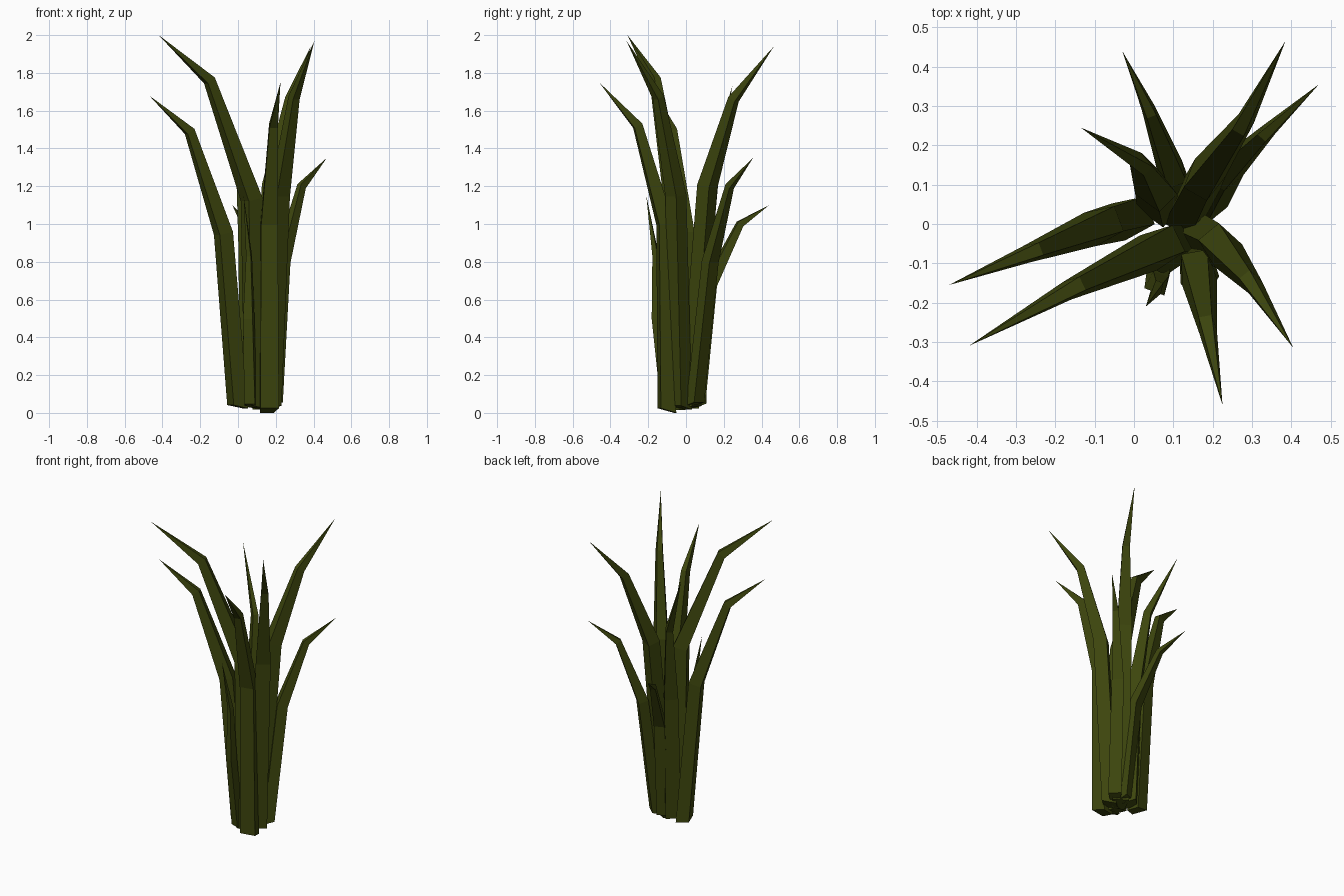
import bpy
import bmesh
from mathutils import Vector

cube = bpy.data.objects.get("Cube")
if cube:
    bpy.data.objects.remove(cube, do_unlink=True)

# Single dark olive leaf colour
olive = bpy.data.materials.new("olive_leaf")
olive.use_nodes = True
colour = (0.046, 0.06, 0.004, 1)
olive.diffuse_color = colour
bsdf = olive.node_tree.nodes["Principled BSDF"]
bsdf.inputs["Base Color"].default_value = colour
bsdf.inputs["Roughness"].default_value = 0.9

# Width and thickness of a blade at its base, bend and knee
SECTIONS = [(0.1, 0.085), (0.09, 0.08), (0.045, 0.048)]
BASE_DROP = Vector((0, 0, 0.025))


def blade(name, points, scale=1.0):
    """Four-sided tapering blade through base, bend and knee to a pointed tip."""
    pts = [Vector(p) for p in points]
    lean = pts[3] - pts[0]
    lean.z = 0
    side = Vector((0, 0, 1)).cross(lean.normalized())
    bm = bmesh.new()
    rings = []
    for i, (width, depth) in enumerate(SECTIONS):
        along = (pts[i + 1] - pts[i]).normalized()
        if i:
            along += (pts[i] - pts[i - 1]).normalized()
        outward = side.cross(along).normalized()
        w, d = side * width * scale / 2, outward * depth * scale / 2
        corners = [w + d, -w + d, -w * 0.75 - d, w * 0.75 - d]
        rings.append([bm.verts.new(pts[i] + c) for c in corners])
    # Slanted cut at the foot, lower towards the middle of the clump
    for v in rings[0]:
        if (v.co - pts[0]).dot(lean) < 0:
            v.co -= BASE_DROP
    tip = bm.verts.new(pts[3])
    bm.faces.new(rings[0])
    for k in range(4):
        n = (k + 1) % 4
        for low, high in zip(rings, rings[1:]):
            bm.faces.new((low[k], low[n], high[n], high[k]))
        bm.faces.new((rings[-1][k], rings[-1][n], tip))
    bmesh.ops.recalc_face_normals(bm, faces=bm.faces)
    mesh = bpy.data.meshes.new(name)
    bm.to_mesh(mesh)
    bm.free()
    mesh.materials.append(olive)
    obj = bpy.data.objects.new(name, mesh)
    bpy.context.collection.objects.link(obj)


# Tall blades
blade("tall_front_right_blade",
      [(.1, -.06, .04), (.075, -.055, 1.13), (-.15, -.16, 1.76), (-.42, -.31, 2)], 1.1)
blade("tall_front_left_blade",
      [(.165, -.025, .04), (.215, -.05, 1.15), (.295, -.145, 1.67), (.405, -.315, 1.97)])
blade("tall_back_left_blade",
      [(.13, .02, .04), (.175, .11, 1.2), (.275, .25, 1.66), (.385, .465, 1.94)])

# Medium blades
blade("front_blade",
      [(.16, -.1, .025), (.16, -.11, 1), (.185, -.255, 1.52), (.225, -.46, 1.75)])
blade("right_blade",
      [(0, .02, .045), (-.075, 0, .95), (-.255, -.07, 1.49), (-.47, -.155, 1.68)])
blade("back_right_blade",
      [(.07, .045, .05), (.06, .08, .85), (.02, .15, 1.33), (-.135, .245, 1.73)], .95)

# Short blades
blade("short_left_blade",
      [(.185, .045, .06), (.23, .125, .8), (.335, .23, 1.2), (.47, .355, 1.35)], .8)
blade("short_back_blade",
      [(.12, .06, .06), (.1, .125, .68), (.04, .285, 1), (-.03, .44, 1.1)], .75)
blade("short_front_blade",
      [(.07, -.1, .05), (.06, -.15, .5), (.06, -.16, .83), (.03, -.21, 1.15)], .6)
